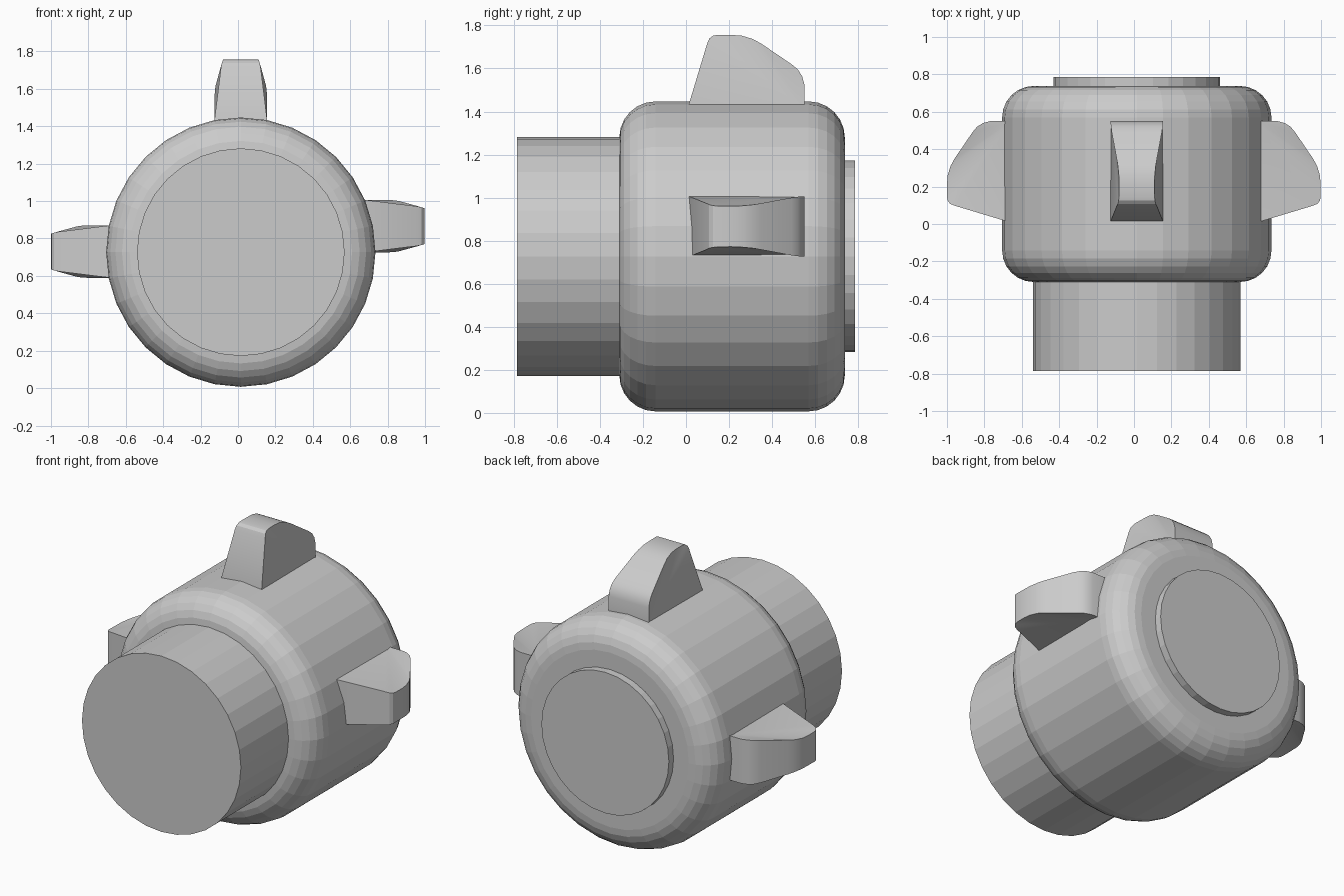
import bpy, bmesh
from math import radians, sin, cos, pi
from mathutils import Matrix, Vector

if "Cube" in bpy.data.objects:
    bpy.data.objects.remove(bpy.data.objects["Cube"])

CX, CZ = 0.015, 0.727   # axis of the round parts
SIDES = 32


def make_object(name, bm):
    bmesh.ops.recalc_face_normals(bm, faces=bm.faces[:])
    mesh = bpy.data.meshes.new(name)
    bm.to_mesh(mesh)
    bm.free()
    obj = bpy.data.objects.new(name, mesh)
    bpy.context.collection.objects.link(obj)
    return obj


def drum(name, radius, y0, y1, bevel=0):
    """Closed cylinder along y, optionally with rounded rims."""
    bm = bmesh.new()
    place = Matrix.Translation((CX, (y0 + y1) / 2, CZ)) @ Matrix.Rotation(radians(90), 4, 'X')
    bmesh.ops.create_cone(bm, cap_ends=True, segments=SIDES, radius1=radius,
                          radius2=radius, depth=y1 - y0, matrix=place)
    if bevel:
        rims = [e for e in bm.edges if abs(e.verts[0].co.y - e.verts[1].co.y) < 1e-4]
        bmesh.ops.bevel(bm, geom=rims, offset=bevel, offset_type='OFFSET',
                        segments=6, profile=0.5, affect='EDGES', clamp_overlap=True)
    return make_object(name, bm)


# Round body, front neck and back cap
drum("body", 0.72, -0.31, 0.738, 0.168)
drum("front_neck", 0.555, -0.785, -0.25)
drum("back_cap", 0.445, 0.68, 0.785)

# Lug side profile: y, height above the root, half width
LUG = [(0.55, -0.03, 0.14), (0.015, -0.03, 0.14), (0.015, 0.0, 0.14),
       (0.098, 0.275, 0.106), (0.108, 0.299, 0.101), (0.125, 0.312, 0.097),
       (0.145, 0.316, 0.095), (0.21, 0.316, 0.094), (0.26, 0.312, 0.096),
       (0.31, 0.297, 0.101), (0.35, 0.275, 0.108), (0.49, 0.180, 0.134),
       (0.52, 0.155, 0.138), (0.54, 0.123, 0.14), (0.55, 0.085, 0.14)]


def lug(name, origin, angle):
    bm = bmesh.new()
    left = [bm.verts.new((-w, y, h)) for y, h, w in LUG]
    right = [bm.verts.new((w, y, h)) for y, h, w in LUG]
    n = len(LUG)
    for i in range(n):
        j = (i + 1) % n
        bm.faces.new((left[i], left[j], right[j], right[i]))
    for side in (left, right):
        for i in range(1, n - 1):
            bm.faces.new((side[0], side[i], side[i + 1]))
    bm.transform(Matrix.Translation(origin) @ Matrix.Rotation(radians(angle), 4, 'Y'))
    obj = make_object(name, bm)
    bpy.ops.object.select_all(action='DESELECT')
    obj.select_set(True)
    bpy.context.view_layer.objects.active = obj
    bpy.ops.object.shade_smooth_by_angle(angle=radians(25))


# Three lugs: top, right and left
lug("top_lug", (CX, 0, 1.44), 0)
lug("right_lug", (0.682, 0, 0.866), 90)
lug("left_lug", (-0.684, 0, 0.73), -90)
